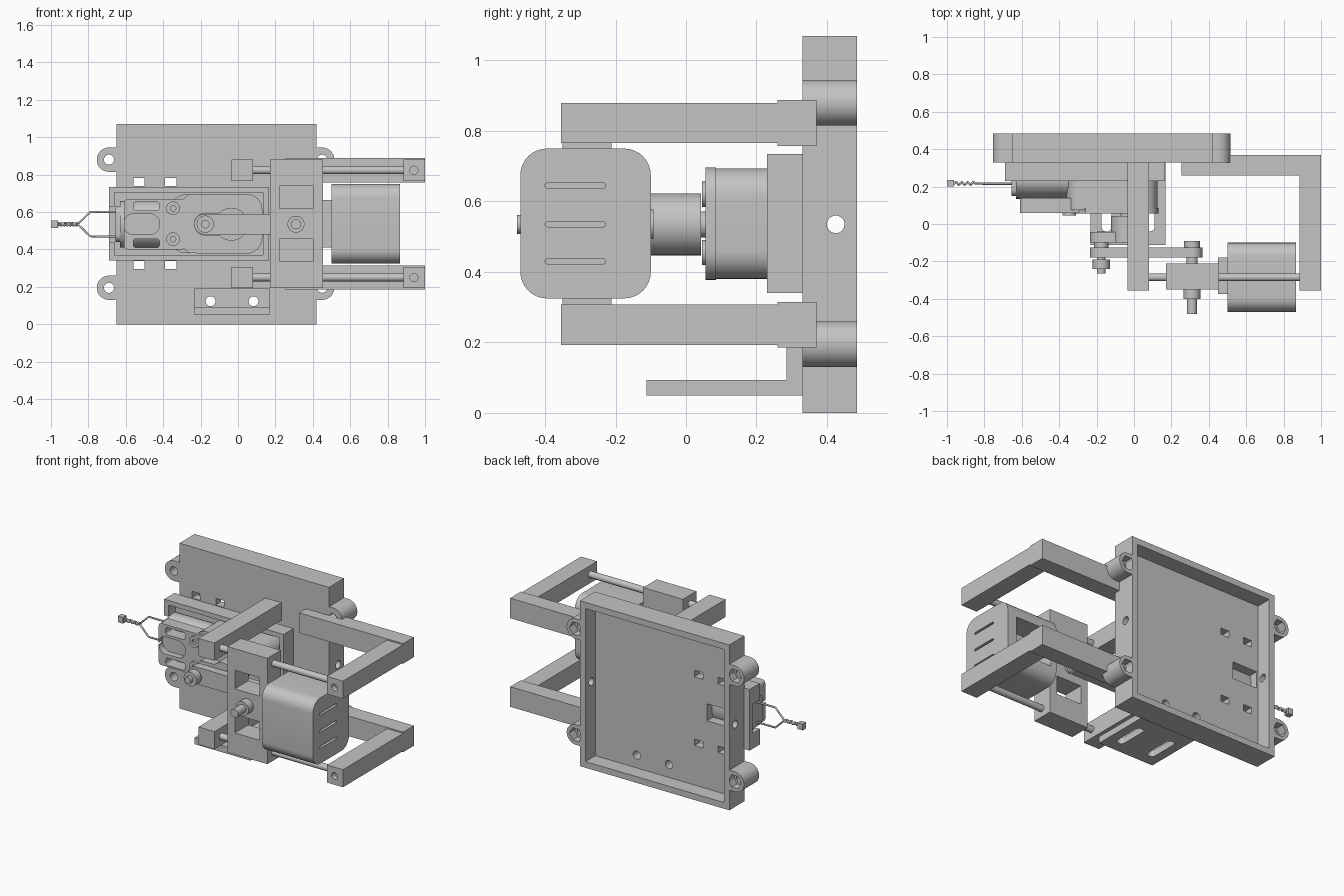
import bpy, bmesh, math
from mathutils import Vector

if "Cube" in bpy.data.objects:
    bpy.data.objects.remove(bpy.data.objects["Cube"], do_unlink=True)

grey = bpy.data.materials.new("plain grey")
grey.use_nodes = True
GREY = (0.55, 0.55, 0.55, 1)
grey.diffuse_color = GREY
grey.node_tree.nodes["Principled BSDF"].inputs["Base Color"].default_value = GREY


def rect(u0, u1, v0, v1, r=0, seg=8):
    """Rectangle outline with optional round corners."""
    if r == 0:
        return [(u0, v0), (u1, v0), (u1, v1), (u0, v1)]
    pts = []
    corners = ((u1 - r, v1 - r), (u0 + r, v1 - r), (u0 + r, v0 + r), (u1 - r, v0 + r))
    for q, (cu, cv) in enumerate(corners):
        for i in range(seg + 1):
            a = math.pi / 2 * (q + i / seg)
            p = (cu + r * math.cos(a), cv + r * math.sin(a))
            if not pts or math.dist(p, pts[-1]) > 1e-5:
                pts.append(p)
    if math.dist(pts[0], pts[-1]) < 1e-5:
        pts.pop()
    return pts


def prism(name, axis, pts, a0, a1):
    """Extrude an outline along an axis."""
    place = {"x": lambda u, v, a: (a, u, v),
             "y": lambda u, v, a: (u, a, v),
             "z": lambda u, v, a: (u, v, a)}[axis]
    bm = bmesh.new()
    ends = [[bm.verts.new(place(u, v, a)) for u, v in pts] for a in (a0, a1)]
    n = len(pts)
    for e in ends:
        bm.faces.new(e)
    for i in range(n):
        j = (i + 1) % n
        bm.faces.new((ends[0][i], ends[0][j], ends[1][j], ends[1][i]))
    bmesh.ops.recalc_face_normals(bm, faces=bm.faces)
    me = bpy.data.meshes.new(name)
    bm.to_mesh(me)
    bm.free()
    me.materials.append(grey)
    ob = bpy.data.objects.new(name, me)
    bpy.context.collection.objects.link(ob)
    return ob


def box(name, x0, x1, y0, y1, z0, z1):
    return prism(name, "z", rect(x0, x1, y0, y1), z0, z1)


def cyl(name, axis, u, v, r, a0, a1, seg=8):
    return prism(name, axis, rect(u - r, u + r, v - r, v + r, r, seg), a0, a1)


def boolean(ob, others, operation="DIFFERENCE"):
    """Cut or join helper solids, then discard them."""
    for other in others:
        mod = ob.modifiers.new("bool", "BOOLEAN")
        mod.object, mod.operation, mod.solver = other, operation, "EXACT"
    deps = bpy.context.evaluated_depsgraph_get()
    me = bpy.data.meshes.new_from_object(ob.evaluated_get(deps))
    ob.modifiers.clear()
    ob.data = me
    for other in others:
        bpy.data.objects.remove(other, do_unlink=True)
    return ob


def wire(name, pts, r=0.006):
    cu = bpy.data.curves.new(name, "CURVE")
    cu.dimensions, cu.bevel_depth, cu.bevel_resolution = "3D", r, 1
    cu.use_fill_caps = True
    sp = cu.splines.new("POLY")
    sp.points.add(len(pts) - 1)
    for p, co in zip(sp.points, pts):
        p.co = (*co, 1)
    cu.materials.append(grey)
    ob = bpy.data.objects.new(name, cu)
    bpy.context.collection.objects.link(ob)


MID = 0.535
LEVELS = (("upper", 0.823, 0.88), ("lower", 0.25, 0.195))

# Back tray, open at the rear, with mounting holes
tray = box("back_tray", -0.65, 0.42, 0.33, 0.485, 0, 1.07)
cuts = [box("c", -0.61, 0.38, 0.385, 0.6, 0.04, 1.03),
        cyl("c", "x", 0.425, MID, 0.025, -0.8, 0.6),
        box("c", -0.6, -0.42, 0.3, 0.5, 0.48, 0.59)]
cuts += [cyl("c", "y", x, 0.123, 0.026, 0.2, 0.5) for x in (-0.147, 0.083)]
cuts += [box("c", x, x + 0.06, 0.3, 0.5, z, z + 0.042)
         for x in (-0.56, -0.39) for z in (0.295, 0.74)]
boolean(tray, cuts)

# Corner ears with a bolt hole and a hex nut pocket
for side, x, wall in (("right", -0.69, -0.645), ("left", 0.45, 0.415)):
    for label, _, z in LEVELS:
        ear = cyl("ear_%s_%s" % (label, side), "y", x, z, 0.065, 0.33, 0.485)
        boolean(ear, [box("j", min(x, wall), max(x, wall), 0.33, 0.485, z - 0.065, z + 0.065)], "UNION")
        hexagon = [(x + 0.046 * math.cos(k * math.pi / 3), z + 0.046 * math.sin(k * math.pi / 3))
                   for k in range(6)]
        boolean(ear, [cyl("c", "y", x, z, 0.027, 0.2, 0.6), prism("c", "y", hexagon, 0.43, 0.6)])

# Guide arms, rods and screw holes
for label, z, _ in LEVELS:
    box(label + "_inner_arm", -0.035, 0.08, -0.355, 0.33, z - 0.057, z + 0.057)
    box(label + "_arm_base", 0.255, 0.9, 0.26, 0.37, z - 0.065, z + 0.065)
    outer = box(label + "_outer_arm", 0.885, 1, -0.355, 0.37, z - 0.057, z + 0.057)
    boolean(outer, [cyl("c", "y", 0.94, z, 0.022, -0.5, -0.32)])
    box(label + "_arm_corner", 0.885, 1, 0.26, 0.37, z - 0.065, z + 0.065)
    cyl(label + "_guide_rod", "x", -0.285, z, 0.021, 0.03, 1.0)

# Sliding carriage with two windows
carriage = box("carriage", 0.17, 0.455, -0.35, -0.212, 0.195, 0.88)
boolean(carriage, [box("c", 0.222, 0.4, -0.5, 0, z, z + 0.12) for z in (0.335, 0.62)])

# Rounded weight body with end slots and a rear opening
body = prism("rounded_body", "x", rect(-0.47, -0.1, 0.325, 0.75, 0.075), 0.5, 0.865)
boolean(body, [prism("c", "x", rect(-0.4, -0.228, z - 0.007, z + 0.007, 0.006, 2), 0.84, 0.9)
               for z in (0.43, MID, 0.645)] + [box("c", 0.54, 0.8, -0.25, 0, 0.42, 0.65)])
box("body_adapter", 0.45, 0.51, -0.375, -0.18, 0.41, 0.665)

# Connecting link and its pins
prism("link", "y", rect(-0.235, 0.365, 0.48, 0.59, 0.054), -0.178, -0.125)
for name, x, r, y0, y1 in (
        ("carriage_pin", 0.31, 0.027, -0.48, -0.1), ("carriage_pin_collar", 0.31, 0.045, -0.4, -0.34),
        ("carriage_pin_spacer", 0.31, 0.03, -0.22, -0.17), ("carriage_pin_nut", 0.31, 0.042, -0.13, -0.092),
        ("crank_pin", -0.175, 0.022, -0.265, -0.04), ("crank_pin_collar", -0.175, 0.046, -0.24, -0.19),
        ("crank_pin_spacer", -0.175, 0.038, -0.13, -0.095),
        ("crank_hub", -0.035, 0.088, -0.1, 0.043), ("output_shaft", -0.035, 0.037, 0.03, 0.09)):
    cyl(name, "y", x, MID, r, y0, y1)
prism("crank_arm", "y", rect(-0.235, 0.03, MID - 0.06, MID + 0.06, 0.059), -0.098, -0.042)

# Gear unit cradle
cradle = box("gear_cradle", -0.69, 0.165, 0.23, 0.335, 0.34, 0.735)
boolean(cradle, [box("c", -0.66, 0.135, 0.1, 0.305, 0.37, 0.705),
                 box("c", -0.6, -0.42, 0.2, 0.4, 0.48, 0.59),
                 box("c", -0.8, -0.64, 0.1, 0.305, 0.44, 0.63)])

# Gear housing: body, cover rim and front bracket
prism("gear_housing", "y", rect(-0.36, 0.125, 0.38, 0.694, 0.08), 0.075, 0.32)
prism("gear_cover", "y", [(-0.31, 0.42), (-0.26, 0.38)] + rect(-0.2, 0.13, 0.377, 0.697, 0.085)[-9:]
      + rect(-0.2, 0.13, 0.377, 0.697, 0.085)[:9] + [(-0.26, 0.697), (-0.31, 0.655)], 0.055, 0.085)
bracket = prism("motor_bracket", "y", rect(-0.61, -0.28, 0.4, 0.67, 0.02, 3), 0.06, 0.14)
boolean(bracket, [prism("c", "y", rect(-0.61, -0.42, 0.48, 0.59, 0.05), 0, 0.1)]
        + [prism("c", "y", rect(-0.56, -0.42, z, z + 0.047, 0.015, 3), 0, 0.3) for z in (0.41, 0.607)])
for label, z in (("upper", 0.62), ("lower", 0.455)):
    screw = cyl(label + "_bracket_screw", "y", -0.347, z, 0.036, 0.045, 0.07)
    boolean(screw, [cyl("c", "y", -0.347, z, 0.015, 0, 0.06, 3)])

# Small motor with end cap
can = [(0.235 + 0.1 * math.cos(k * math.pi / 16), MID + 0.125 * math.sin(k * math.pi / 16)) for k in range(32)]
prism("motor_can", "x", can, -0.63, -0.35)
prism("motor_cap", "x", rect(0.15, 0.3, 0.44, 0.63, 0.04), -0.655, -0.62)

# Wires, twisted pair and plug
for label, s in (("upper", 1), ("lower", -1)):
    path = [(-0.64, 0.215, MID + s * 0.065), (-0.79, 0.215, MID + s * 0.065)]
    path += [(-0.85 - 0.005 * k, 0.217 + 0.007 * math.sin(k), MID + s * 0.007 * math.cos(k)) for k in range(24)]
    wire(label + "_wire", path)
box("wire_plug", -1, -0.963, 0.2, 0.235, 0.515, 0.555)

# Lower shelf with slots
shelf = prism("lower_shelf", "x", [(-0.112, 0.05), (0.332, 0.05), (0.332, 0.19), (0.285, 0.19),
                                   (0.285, 0.093), (-0.112, 0.093)], -0.232, 0.168)
boolean(shelf, [cyl("c", "y", x, 0.123, 0.026, 0.2, 0.5) for x in (-0.147, 0.083)]
        + [prism("c", "z", rect(x - 0.026, x + 0.026, -0.04, 0.17, 0.02, 3), 0, 0.2) for x in (-0.147, 0.083)])

# Smooth round surfaces, keep edges sharp
bpy.ops.object.select_all(action="DESELECT")
for ob in bpy.context.scene.objects:
    if ob.type == "MESH" and ob.data.materials and ob.data.materials[0] == grey:
        ob.select_set(True)
        bpy.context.view_layer.objects.active = ob
bpy.ops.object.shade_smooth_by_angle(angle=math.radians(30))
